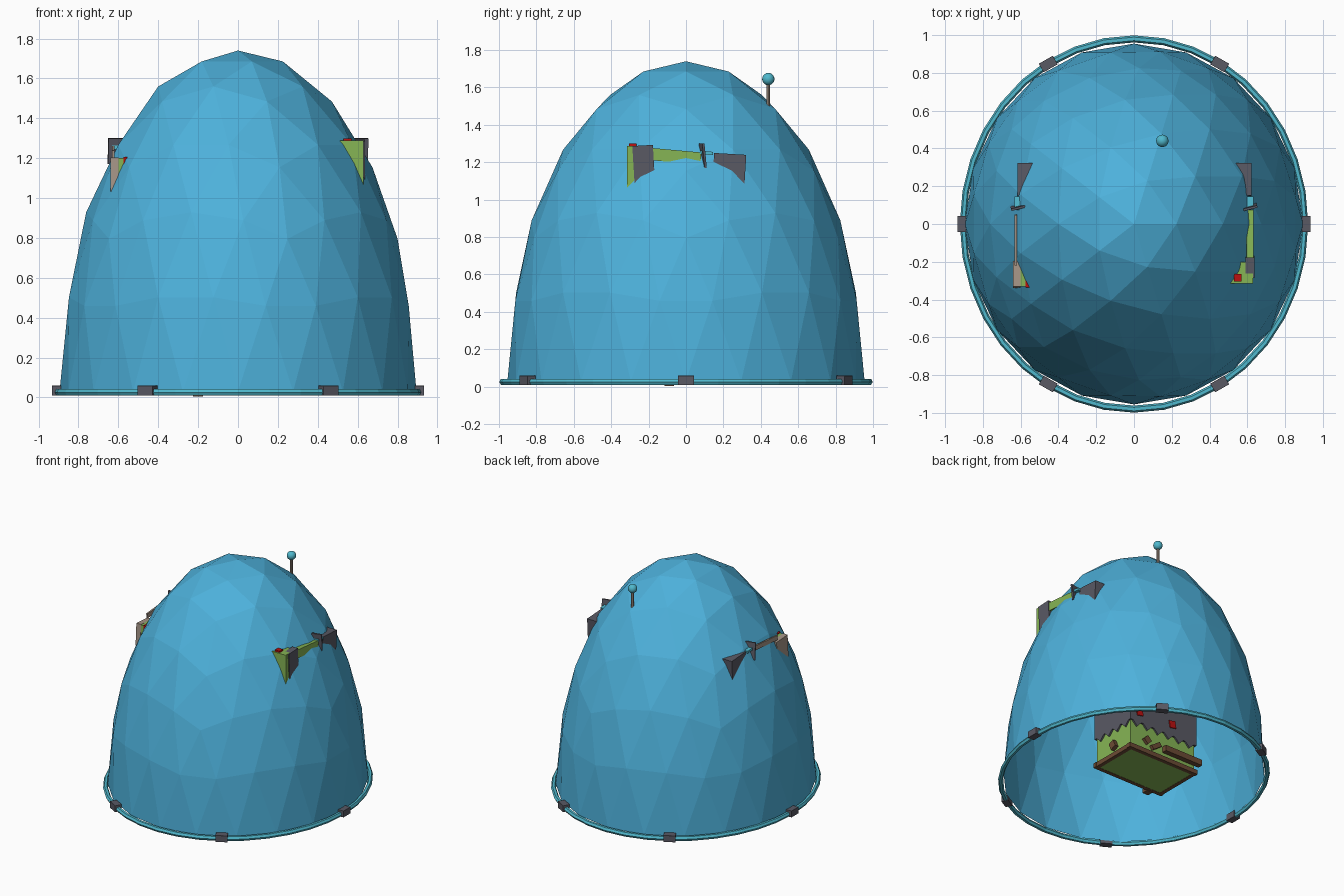
import bpy, bmesh, math

cube = bpy.data.objects.get("Cube")
if cube:
    bpy.data.objects.remove(cube, do_unlink=True)


def material(name, rgb):
    m = bpy.data.materials.new(name)
    m.use_nodes = True
    m.diffuse_color = (*rgb, 1)
    m.node_tree.nodes["Principled BSDF"].inputs["Base Color"].default_value = (*rgb, 1)
    return m


BLUE = material("dome blue", (0.075, 0.44, 0.71))
CYAN = material("ring cyan", (0.08, 0.48, 0.61))
GREY = material("slate grey", (0.10, 0.10, 0.127))
GREEN = material("wall green", (0.24, 0.46, 0.09))
BROWN = material("wood brown", (0.15, 0.07, 0.035))
RED = material("red", (0.5, 0.005, 0.005))
BEIGE = material("pale beige", (0.38, 0.30, 0.24))


def finish(name, mat):
    ob = bpy.context.object
    ob.name = name
    ob.data.materials.append(mat)
    return ob


def box(name, mat, low, high, rot=(0, 0, 0)):
    """Box between two corners, turned about its own centre."""
    centre = [(a + b) / 2 for a, b in zip(low, high)]
    bpy.ops.mesh.primitive_cube_add(size=1, location=centre, rotation=rot)
    ob = finish(name, mat)
    ob.scale = [b - a for a, b in zip(low, high)]
    return ob


def block(name, mat, centre, size, rot=(0, 0, 0)):
    low = [c - s / 2 for c, s in zip(centre, size)]
    high = [c + s / 2 for c, s in zip(centre, size)]
    return box(name, mat, low, high, rot)


# Faceted open dome
bpy.ops.mesh.primitive_ico_sphere_add(subdivisions=3, radius=1, location=(0, 0, 0.03))
dome = finish("dome", BLUE)
dome.scale = (0.895, 0.955, 1.71)
bm = bmesh.new()
bm.from_mesh(dome.data)
bmesh.ops.delete(bm, geom=[v for v in bm.verts if v.co.z < -0.01], context="VERTS")
bm.to_mesh(dome.data)
bm.free()

# Base ring and its six clamps
bpy.ops.mesh.primitive_torus_add(major_radius=1, minor_radius=0.019, major_segments=36,
                                 minor_segments=6, location=(0, 0, 0.026))
finish("base_ring", CYAN).scale = (0.905, 0.98, 1)
for i in range(6):
    a = i * math.pi / 3
    clamp = block("ring_clamp", GREY, (0.908 * math.cos(a), 0.978 * math.sin(a), 0.034),
                  (0.052, 0.085, 0.05), (0, 0, a))
    bevel = clamp.modifiers.new("bevel", "BEVEL")
    bevel.width = 0.008
    bevel.segments = 1

# Antenna
bpy.ops.mesh.primitive_cylinder_add(vertices=8, radius=0.01, depth=0.3, location=(0.15, 0.44, 1.48))
finish("antenna_pole", BEIGE)
bpy.ops.mesh.primitive_uv_sphere_add(segments=16, ring_count=10, radius=0.033,
                                     location=(0.15, 0.44, 1.645))
finish("antenna_ball", CYAN)
bpy.ops.object.shade_smooth_by_angle()

# Tower standing inside the dome
X, Y0, Y1 = 0.29, -0.06, 0.31
box("tower_wall", GREEN, (-X, Y0, 0.012), (X, Y1, 0.9))
box("tower_cladding", GREY, (-X - 0.012, Y0 - 0.012, 0.24), (X + 0.012, Y1 + 0.012, 0.9))
for y in (Y0, Y1):
    block("floor_trim", BROWN, (0, y, 0.028), (2 * X + 0.04, 0.03, 0.035))
for x in (-X, X):
    block("floor_trim", BROWN, (x, (Y0 + Y1) / 2, 0.028), (0.03, Y1 - Y0, 0.035))

# Ragged lower edge of the cladding
quarter = math.pi / 4
for i in range(6):
    x = -X + 0.05 + i * 0.096
    for y in (Y0 - 0.006, Y1 + 0.006):
        block("cladding_tooth", GREY, (x, y, 0.24), (0.055, 0.012, 0.055), (0, quarter, 0))
for i in range(4):
    y = Y0 + 0.05 + i * 0.09
    for x in (-X - 0.006, X + 0.006):
        block("cladding_tooth", GREY, (x, y, 0.24), (0.012, 0.055, 0.055), (quarter, 0, 0))

# Planks and red patches on the tower
box("back_plank", BROWN, (-0.33, Y1, 0.08), (0.0, Y1 + 0.04, 0.125))
block("back_brace", BROWN, (0.07, Y1 + 0.01, 0.1), (0.09, 0.025, 0.035), (0, 0.6, 0))
block("back_knot", BROWN, (0.15, Y1 + 0.01, 0.12), (0.05, 0.025, 0.05), (0, quarter, 0))
block("side_knot", BROWN, (X + 0.015, 0.14, 0.1), (0.03, 0.05, 0.06), (0.4, 0, 0))
block("front_step", BROWN, (-0.2, Y0 - 0.03, 0.02), (0.05, 0.05, 0.03))
for x, z in ((-0.08, 0.33), (0.22, 0.32)):
    block("red_patch", RED, (x, Y1 + 0.015, z), (0.055, 0.008, 0.055), (0, 0.2, 0))

# Upper hall whose corners break through the dome
box("hall_back", GREY, (-0.618, 0.14, 0.9), (0.622, 0.312, 1.245), (-0.06, 0, 0))
box("hall_front_left", GREEN, (0.0, -0.315, 0.9), (0.63, -0.2, 1.288))
box("hall_front_right", GREEN, (-0.6, -0.33, 0.9), (0.0, -0.225, 1.2))
box("side_rail", GREEN, (0.595, -0.2, 1.2), (0.632, 0.08, 1.265), (-0.09, 0, 0))
box("corner_panel", GREY, (0.59, -0.28, 1.05), (0.637, -0.17, 1.29), (0.06, 0, 0))
box("corner_plate", BEIGE, (-0.64, -0.335, 1.03), (-0.6, -0.2, 1.2), (-0.06, 0, 0))
box("thin_rail", BEIGE, (-0.632, -0.22, 1.215), (-0.62, 0.05, 1.25), (0.08, 0, 0))
box("red_cap_left", RED, (0.53, -0.305, 1.285), (0.57, -0.265, 1.3))
box("red_cap_right", RED, (-0.575, -0.335, 1.15), (-0.55, -0.3, 1.206))

# Small crossed fittings beside the hall
for s in (-1, 1):
    block("fitting_plate", GREY, (s * 0.615, 0.09, 1.235), (0.075, 0.012, 0.13), (0.1, 0, 0.25))
    block("fitting_bar", CYAN, (s * 0.615, 0.11, 1.25), (0.035, 0.07, 0.018), (-0.1, 0, 0))
